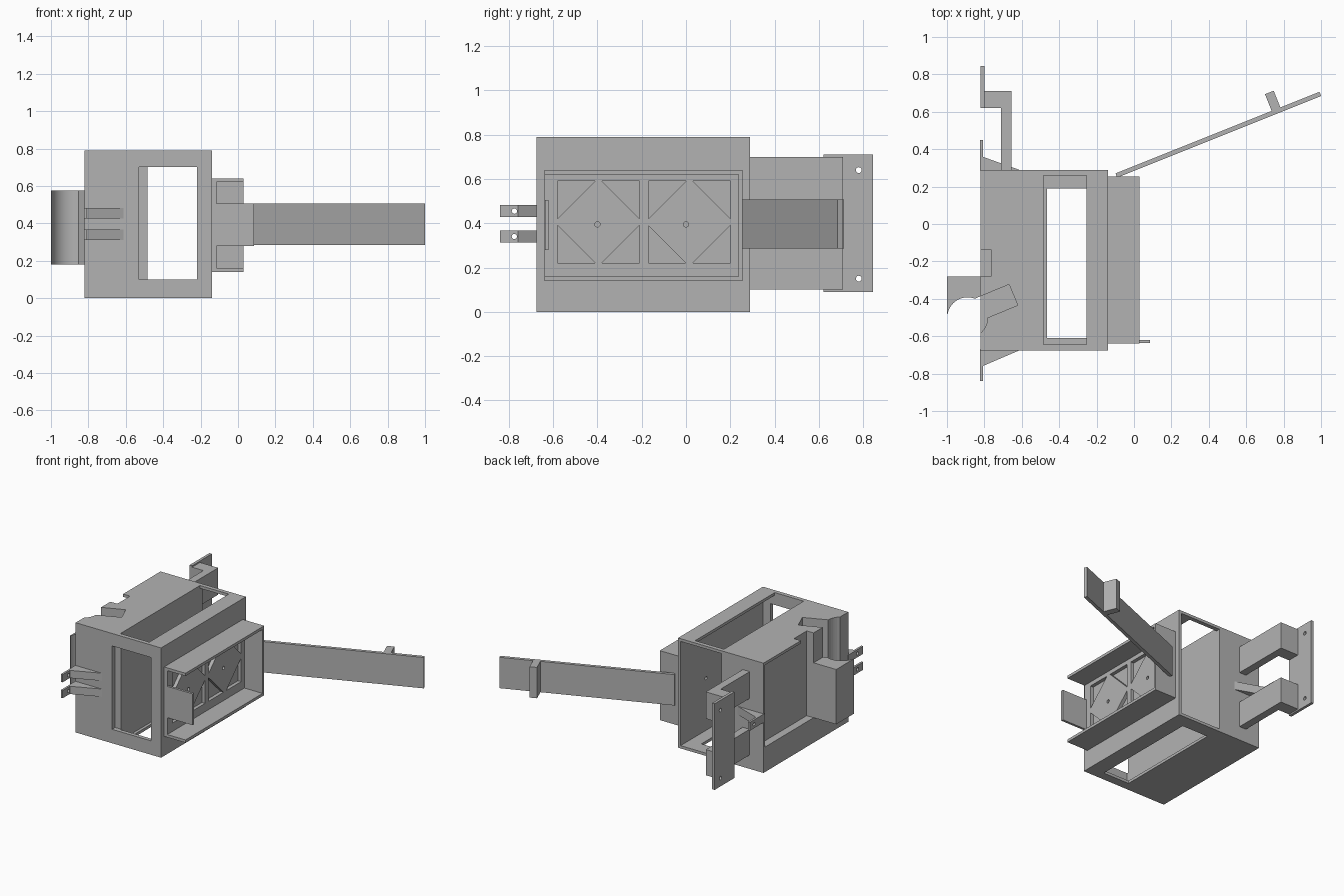
import bpy, bmesh, math
from mathutils import Vector

if "Cube" in bpy.data.objects:
    bpy.data.objects.remove(bpy.data.objects["Cube"])

grey = bpy.data.materials.new("plain grey")
grey.use_nodes = True
COLOUR = (0.45, 0.45, 0.45, 1)
grey.diffuse_color = COLOUR
grey.node_tree.nodes["Principled BSDF"].inputs["Base Color"].default_value = COLOUR


def prism(name, outline, low, high, axis="z"):
    """Extrude an outline along z (outline is x, y) or along x (outline is y, z)."""
    bm = bmesh.new()
    place = (lambda u, v: (u, v, low)) if axis == "z" else (lambda u, v: (low, u, v))
    push = (0, 0, high - low) if axis == "z" else (high - low, 0, 0)
    face = bm.faces.new([bm.verts.new(place(u, v)) for u, v in outline])
    grown = bmesh.ops.extrude_face_region(bm, geom=[face])
    moved = [g for g in grown["geom"] if isinstance(g, bmesh.types.BMVert)]
    bmesh.ops.translate(bm, verts=moved, vec=push)
    bmesh.ops.recalc_face_normals(bm, faces=bm.faces)
    mesh = bpy.data.meshes.new(name)
    bm.to_mesh(mesh)
    bm.free()
    obj = bpy.data.objects.new(name, mesh)
    mesh.materials.append(grey)
    bpy.context.collection.objects.link(obj)
    return obj


def box(name, x, y, z):
    return prism(name, [(x[0], y[0]), (x[1], y[0]), (x[1], y[1]), (x[0], y[1])], *z)


def disc(u, v, r, n=16):
    return [(u + r * math.cos(math.tau * i / n), v + r * math.sin(math.tau * i / n))
            for i in range(n)]


def cut(target, *cutters):
    for cutter in cutters:
        mod = target.modifiers.new("cut", "BOOLEAN")
        mod.operation, mod.solver, mod.object = "DIFFERENCE", "EXACT", cutter
        bpy.context.view_layer.objects.active = target
        bpy.ops.object.modifier_apply(modifier=mod.name)
        bpy.data.objects.remove(cutter)


def strip(start, direction, length, width):
    """Rectangle outline laid along a direction, to the left of the start."""
    d = Vector(direction).normalized()
    side = Vector((-d.y, d.x))
    s = Vector(start)
    return [tuple(p) for p in (s, s + d * length, s + d * length + side * width, s + side * width)]


CHANNEL = (-0.89, -0.5, 0.108)

# Housing with its open slot compartment
housing = box("housing", (-0.82, -0.14), (-0.675, 0.29), (0, 0.79))
cut(housing,
    box("compartment", (-0.485, -0.16), (-0.647, 0.4), (0.02, 0.77)),
    box("top_slot", (-0.485, -0.255), (-0.645, 0.26), (0.7, 0.9)),
    box("floor_window", (-0.465, -0.255), (-0.61, 0.19), (-0.1, 0.1)),
    box("front_window", (-0.53, -0.22), (-0.8, -0.64), (0.1, 0.7)),
    box("side_recess", (-0.9, -0.765), (-0.28, 0.27), (0.18, 0.77)),
    box("top_notch", (-0.9, -0.765), (-0.28, -0.135), (0.7, 0.9)),
    prism("cable_notch", strip((-0.89, -0.545), (0.92, 0.38), 0.29, 0.12), 0.18, 0.9),
    prism("round_channel", disc(*CHANNEL, 48), 0.18, 0.9))
for hole_y in (-0.4, 0):
    cut(housing, prism("wall_hole", disc(hole_y, 0.395, 0.012), -0.2, -0.1, "x"))

# Block with the concave cradle on the right side
cradle = box("cradle_block", (-1, -0.77), (-0.48, -0.28), (0.18, 0.575))
cut(cradle, prism("round_channel", disc(*CHANNEL, 48), 0.1, 0.7),
    prism("cable_notch", strip((-0.89, -0.545), (0.92, 0.38), 0.29, 0.12), 0.1, 0.7))
bpy.ops.object.select_all(action="DESELECT")
cradle.select_set(True)
bpy.context.view_layer.objects.active = cradle
bpy.ops.object.shade_smooth_by_angle()

# Ribbed panel with corner pockets
panel = box("truss_panel", (-0.14, -0.115), (-0.64, 0.24), (0.15, 0.63))
for mid_y in (-0.395, 0.015):
    for sy in (-1, 1):
        for sz in (-1, 1):
            y, z = mid_y + sy * 0.185, 0.405 + sz * 0.185
            tri = [(y, z), (y - sy * 0.17, z), (y, z - sz * 0.17)]
            cut(panel, prism("pocket", tri, -0.2, -0.05, "x"))
for hole_y in (-0.4, 0):
    cut(panel, prism("panel_hole", disc(hole_y, 0.395, 0.012), -0.2, -0.05, "x"))

# Tray around the panel
for name, low in (("lower_flange", 0.14), ("upper_flange", 0.62)):
    box(name, (-0.14, 0.03), (-0.64, 0.255), (low, low + 0.02))
box("tray_end_wall", (-0.14, 0.03), (0.237, 0.255), (0.15, 0.63))
box("tray_front_tab", (-0.14, 0.085), (-0.637, -0.62), (0.28, 0.505))

# Long slanted arm and its clip
arm_dir = (1.1, 0.44)
prism("long_arm", strip((-0.09, 0.248), arm_dir, 1.175, 0.024), 0.285, 0.507)
prism("arm_clip", strip((0.742, 0.59), arm_dir, 0.05, 0.112), 0.285, 0.507)

# Rear bracket: two cranked legs and a drilled plate
crank = [(-0.71, 0.27), (-0.655, 0.27), (-0.655, 0.71), (-0.81, 0.71), (-0.81, 0.62), (-0.71, 0.62)]
for name, low, high in (("lower_leg", 0.1, 0.285), ("upper_leg", 0.507, 0.7)):
    prism(name, crank, low, high)
plate = box("bracket_plate", (-0.82, -0.80), (0.62, 0.845), (0.09, 0.71))
for z in (0.15, 0.64):
    cut(plate, prism("plate_hole", disc(0.78, z, 0.013), -0.9, -0.7, "x"))


# Gusseted tabs with holes, two in front and one behind
def tab(name, face, point, tip, low, high):
    prism(name + "_gusset", [(-0.6, face), (-0.81, face), (-0.81, point)], low, high)
    leaf = prism(name + "_leaf", [(face, low), (tip, low), (tip, high), (face, high)],
                 -0.823, -0.808, "x")
    hole_y = tip + (0.065 if tip < 0 else -0.05)
    cut(leaf, prism("tab_hole", disc(hole_y, (low + high) / 2, 0.012), -0.9, -0.7, "x"))


tab("lower_front_tab", -0.67, -0.76, -0.84, 0.312, 0.368)
tab("upper_front_tab", -0.67, -0.76, -0.84, 0.427, 0.482)
tab("rear_tab", 0.285, 0.36, 0.45, 0.365, 0.425)
